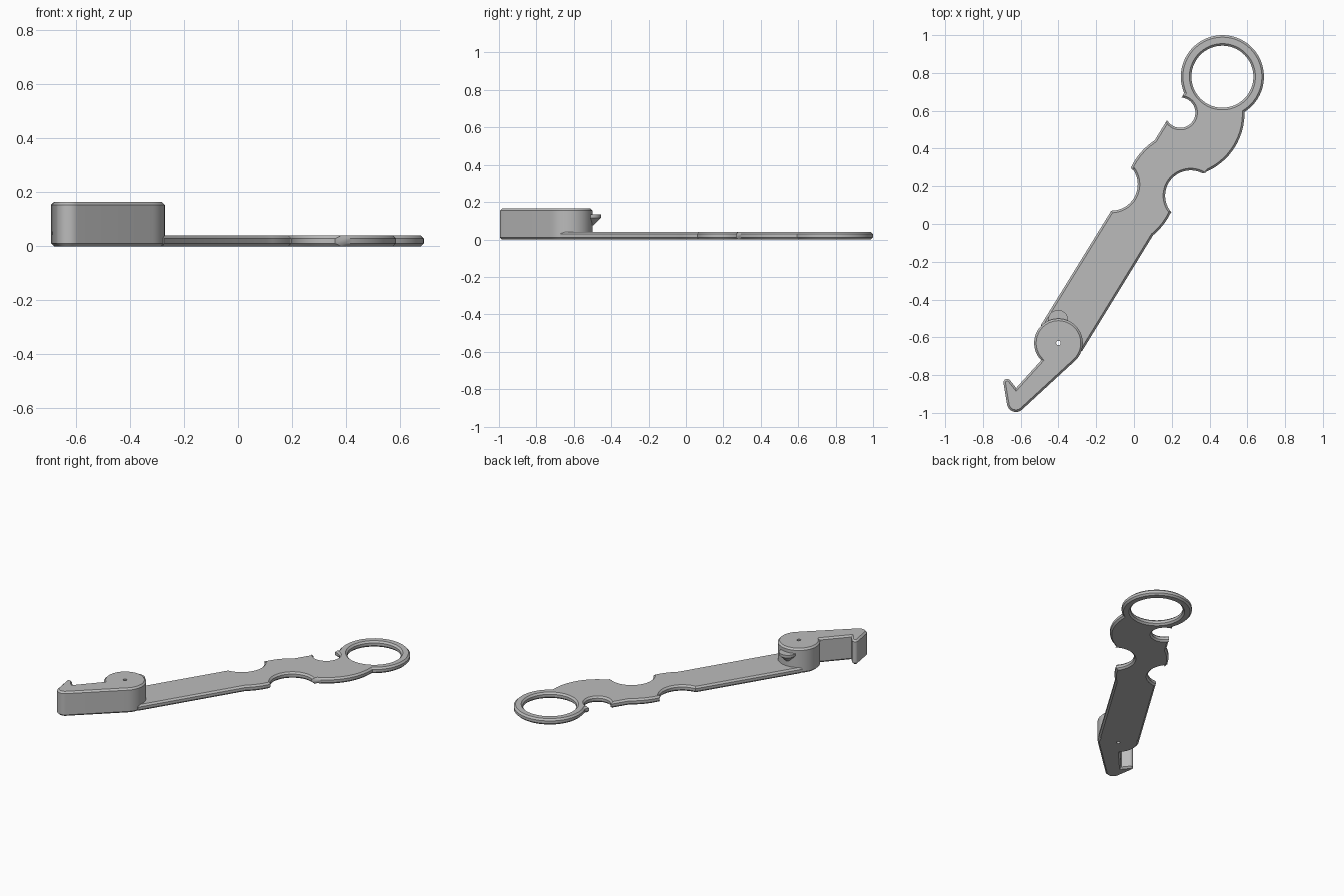
import bpy, bmesh, math
from mathutils import Vector

if "Cube" in bpy.data.objects:
    bpy.data.objects.remove(bpy.data.objects["Cube"])

grey = bpy.data.materials.new("plain grey")
grey.diffuse_color = (0.5, 0.5, 0.5, 1)
grey.use_nodes = True
grey.node_tree.nodes["Principled BSDF"].inputs["Base Color"].default_value = grey.diffuse_color


def arc(cx, cy, r, a0, a1, step=6):
    """Points along an arc, angles in degrees."""
    n = max(2, round(abs(a1 - a0) / step))
    angles = [math.radians(a0 + (a1 - a0) * i / n) for i in range(n + 1)]
    return [(cx + r * math.cos(a), cy + r * math.sin(a)) for a in angles]


def clean(points, ccw):
    """Drop repeated points and set the winding."""
    pts = [Vector(p) for p in points]
    pts = [p for i, p in enumerate(pts) if (p - pts[i - 1]).length > 0.001]
    area = sum(pts[i - 1].cross(p) for i, p in enumerate(pts))
    return pts if (area > 0) == ccw else pts[::-1]


def inset(pts, d):
    """Move an outline into the material by d with limited mitres."""
    out = []
    for i, p in enumerate(pts):
        a = (p - pts[i - 1]).normalized()
        b = (pts[(i + 1) % len(pts)] - p).normalized()
        na, nb = Vector((-a.y, a.x)), Vector((-b.y, b.x))
        m = na + nb
        m = m.normalized() if m.length > 0.01 else na
        out.append(p + m * d / max(m.dot(na), 0.5))
    return out


def finish(bm, name):
    bmesh.ops.recalc_face_normals(bm, faces=bm.faces[:])
    mesh = bpy.data.meshes.new(name)
    bm.to_mesh(mesh)
    bm.free()
    mesh.materials.append(grey)
    ob = bpy.data.objects.new(name, mesh)
    bpy.context.collection.objects.link(ob)
    bpy.ops.object.select_all(action='DESELECT')
    ob.select_set(True)
    bpy.context.view_layer.objects.active = ob
    bpy.ops.object.shade_smooth_by_angle(angle=math.radians(30))
    return ob


def chamfered_plate(name, outline, hole, z1, bevel, hole_bevel):
    """Extruded outline with an optional hole and chamfered rims."""
    bm = bmesh.new()
    caps = ([], [])
    loops = [(clean(outline, True), bevel)]
    if hole:
        loops.append((clean(hole, False), hole_bevel))
    for pts, b in loops:
        small = inset(pts, b) if b else pts
        levels = [(small, 0), (pts, b), (pts, z1 - b), (small, z1)]
        if not b:
            levels = [levels[0], levels[3]]
        rings = [[bm.verts.new((p.x, p.y, z)) for p in ps] for ps, z in levels]
        n = len(pts)
        for lo, hi in zip(rings, rings[1:]):
            for i in range(n):
                j = (i + 1) % n
                bm.faces.new((lo[i], lo[j], hi[j], hi[i]))
        for cap, ring in zip(caps, (rings[0], rings[-1])):
            cap += [bm.edges.get((ring[i], ring[(i + 1) % n])) for i in range(n)]
    for cap in caps:
        bmesh.ops.triangle_fill(bm, use_beauty=True, use_dissolve=False,
                                edges=cap, normal=(0, 0, 1))
    return finish(bm, name)


# Handle: straight shank, finger bites and end ring
pivot = Vector((-0.40, -0.63))
along = Vector((0.53, 0.848))
across = Vector((0.848, -0.53))
handle = [pivot + along * 0.03 - across * 0.129]
handle += arc(-0.12, 0.21, 0.14, -90, 43)
handle += arc(0.30, 0.15, 0.35, 154, 123)
handle += [(0.175, 0.55)]
handle += arc(0.245, 0.59, 0.08, 212, 445)
handle += arc(0.468, 0.78, 0.22, 203, -57.7, 5)
handle += arc(0.25, 0.585, 0.335, 1, -71)
handle += arc(0.30, 0.15, 0.135, 63, 221)
handle += arc(-0.12, 0.21, 0.349, -25.5, -50.8)
handle += [pivot + along * 0.03 + across * 0.129]
chamfered_plate("handle", handle, arc(0.468, 0.78, 0.164, 0, 360, 5),
                0.04, 0.011, 0.011)

# Head: round hub with a hooked arm
head = arc(pivot.x, pivot.y, 0.129, -50, 225)
head += [(-0.624, -0.868)]
head += arc(-0.672, -0.84, 0.02, 40, 175, 22)
head += arc(-0.625, -0.947, 0.048, 190, 312, 10)
chamfered_plate("hook_head", head, arc(pivot.x, pivot.y, 0.012, 0, 360, 30),
                0.165, 0.011, 0)

# Thumb tab: small tapered stud on the back of the hub
bm = bmesh.new()
rings = [[bm.verts.new((x, y, z)) for x, y in arc(-0.402, -0.508, r, 0, 348, 12)]
         for r, z in ((0.012, 0.075), (0.053, 0.115), (0.053, 0.133))]
for lo, hi in zip(rings, rings[1:]):
    for i in range(len(lo)):
        bm.faces.new((lo[i - 1], lo[i], hi[i], hi[i - 1]))
bm.faces.new(rings[0])
bm.faces.new(rings[-1])
finish(bm, "thumb_tab")
